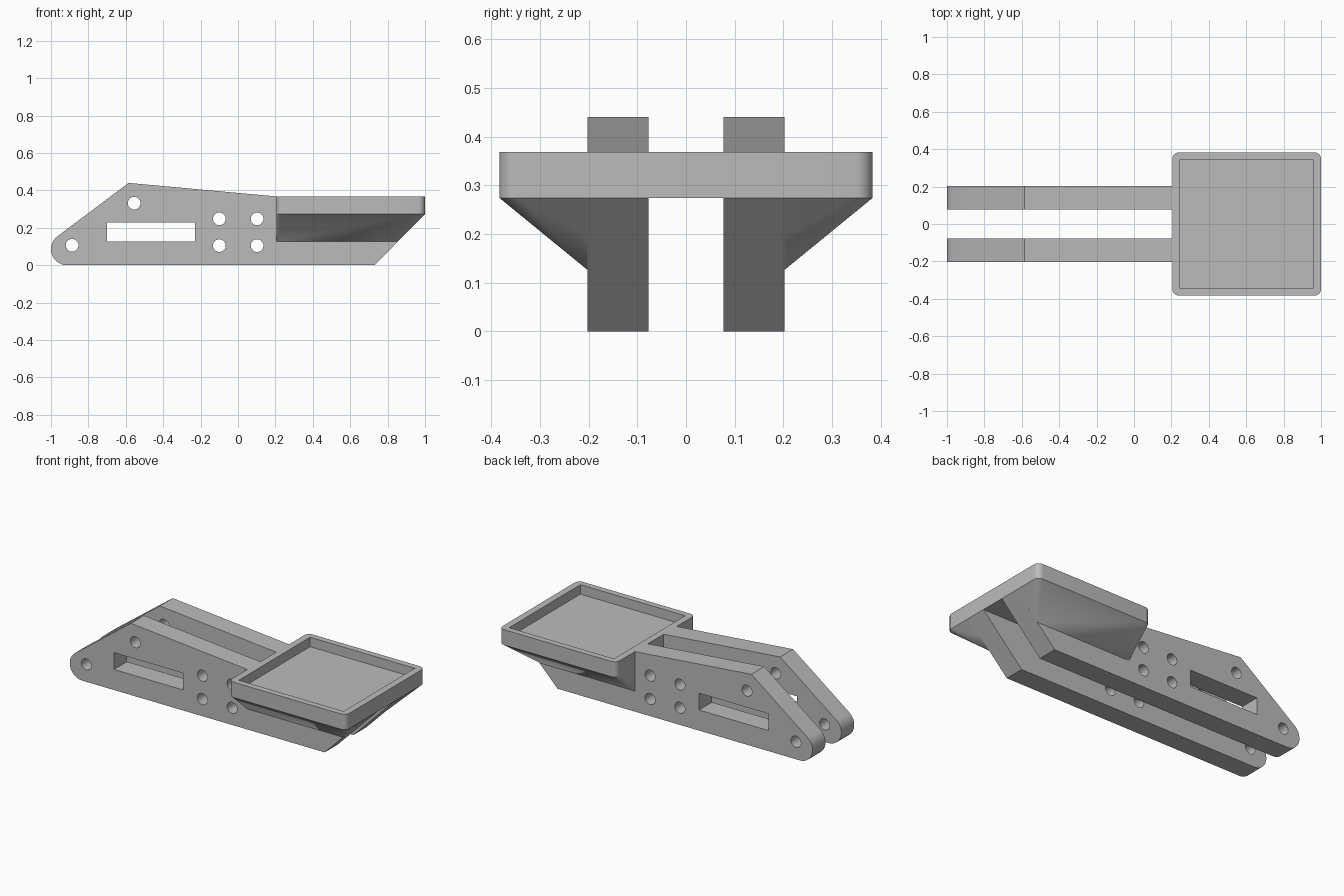
import bpy, bmesh
from math import sin, cos, pi, radians

cube = bpy.data.objects.get("Cube")
if cube:
    bpy.data.objects.remove(cube, do_unlink=True)

grey = bpy.data.materials.new("plain_grey")
grey.use_nodes = True
colour = (0.5, 0.5, 0.5, 1)
grey.diffuse_color = colour
grey.node_tree.nodes["Principled BSDF"].inputs["Base Color"].default_value = colour


def arc(cx, cy, r, start, end, steps):
    angles = [radians(start + (end - start) * i / steps) for i in range(steps + 1)]
    return [(cx + r * cos(a), cy + r * sin(a)) for a in angles]


def activate(obj):
    bpy.ops.object.select_all(action="DESELECT")
    obj.select_set(True)
    bpy.context.view_layer.objects.active = obj


def smooth(obj):
    activate(obj)
    bpy.ops.object.shade_smooth_by_angle(angle=radians(30))


def plate(name, outlines, thickness, location, upright=False):
    """Extrude a flat outline; later outlines inside the first become holes."""
    curve = bpy.data.curves.new(name, "CURVE")
    curve.dimensions = "2D"
    curve.fill_mode = "BOTH"
    curve.extrude = thickness / 2
    for points in outlines:
        spline = curve.splines.new("POLY")
        spline.points.add(len(points) - 1)
        for p, (x, y) in zip(spline.points, points):
            p.co = (x, y, 0, 1)
        spline.use_cyclic_u = True
    obj = bpy.data.objects.new(name, curve)
    bpy.context.collection.objects.link(obj)
    obj.location = location
    if upright:
        obj.rotation_euler.x = pi / 2
    activate(obj)
    bpy.ops.object.convert(target="MESH")
    obj = bpy.context.object
    bm = bmesh.new()
    bm.from_mesh(obj.data)
    bmesh.ops.remove_doubles(bm, verts=bm.verts, dist=1e-5)
    bmesh.ops.recalc_face_normals(bm, faces=bm.faces)
    bm.to_mesh(obj.data)
    bm.free()
    obj.data.materials.clear()
    obj.data.materials.append(grey)
    smooth(obj)
    return obj


# Tray outline with rounded corners
X0, X1, HALF, R = 0.205, 1.0, 0.383, 0.035
BASE, TOP, FLOOR = 0.274, 0.368, 0.31
tray_outline = (arc(X1 - R, HALF - R, R, 0, 90, 8) + arc(X0 + R, HALF - R, R, 90, 180, 8)
                + arc(X0 + R, R - HALF, R, 180, 270, 8) + arc(X1 - R, R - HALF, R, 270, 360, 8))

# Side arm outline: rounded nose, peak, long slope, angled tail
arm_outline = arc(-0.914, 0.086, 0.086, 270, 126, 18) + [
    (-0.585, 0.44), (X0, TOP), (0.22, TOP), (0.22, 0.29),
    (0.97, 0.29), (X1, BASE), (0.73, 0)]
slot = [(-0.7, 0.126), (-0.23, 0.126), (-0.23, 0.229), (-0.7, 0.229)]
hole_centres = [(-0.887, 0.107), (-0.555, 0.332)]
hole_centres += [(x, z) for x in (-0.1, 0.102) for z in (0.105, 0.248)]
holes = [arc(x, z, 0.034, 0, 348.75, 31) for x, z in hole_centres]

INNER, OUTER, GUSSET_Z, GUSSET_X = 0.077, 0.202, 0.126, 0.854
for side, s in (("left", -1), ("right", 1)):
    # The front faces -y, so the arm towards -y is the front one
    label = "front" if s < 0 else "back"
    plate(label + "_arm", [arm_outline, slot] + holes, OUTER - INNER,
          (0, s * (INNER + OUTER) / 2, 0), upright=True)

    # Gusset flaring from the arm out to the tray edge
    bm = bmesh.new()
    upper = [(x, y) for x, y in tray_outline if y * s > 0] + [(X0, s * INNER), (X1, s * INNER)]
    lower = [(x, s * y) for x in (X0, GUSSET_X) for y in (INNER, OUTER)]
    for points, z in ((upper, BASE), (lower, GUSSET_Z)):
        for x, y in points:
            bm.verts.new((x, y, z))
    bmesh.ops.convex_hull(bm, input=bm.verts)
    bmesh.ops.dissolve_limit(bm, angle_limit=0.01, verts=bm.verts, edges=bm.edges)
    bmesh.ops.recalc_face_normals(bm, faces=bm.faces)
    mesh = bpy.data.meshes.new(label + "_gusset")
    bm.to_mesh(mesh)
    bm.free()
    mesh.materials.append(grey)
    gusset = bpy.data.objects.new(label + "_gusset", mesh)
    bpy.context.collection.objects.link(gusset)
    smooth(gusset)

# Tray with a square-cornered recess
tray = plate("tray", [tray_outline], TOP - BASE, (0, 0, (TOP + BASE) / 2))
bpy.ops.mesh.primitive_cube_add(size=1, location=((X0 + X1) / 2, 0, FLOOR + 0.1))
cutter = bpy.context.object
cutter.name = "recess_cutter"
cutter.scale = (0.711, 0.69, 0.2)
cutter.hide_render = True
cutter.data.materials.append(grey)
cut = tray.modifiers.new("recess", "BOOLEAN")
cut.operation = "DIFFERENCE"
cut.object = cutter
cut.solver = "EXACT"
activate(tray)
bpy.ops.object.modifier_apply(modifier=cut.name)
bpy.data.objects.remove(cutter, do_unlink=True)
smooth(tray)
